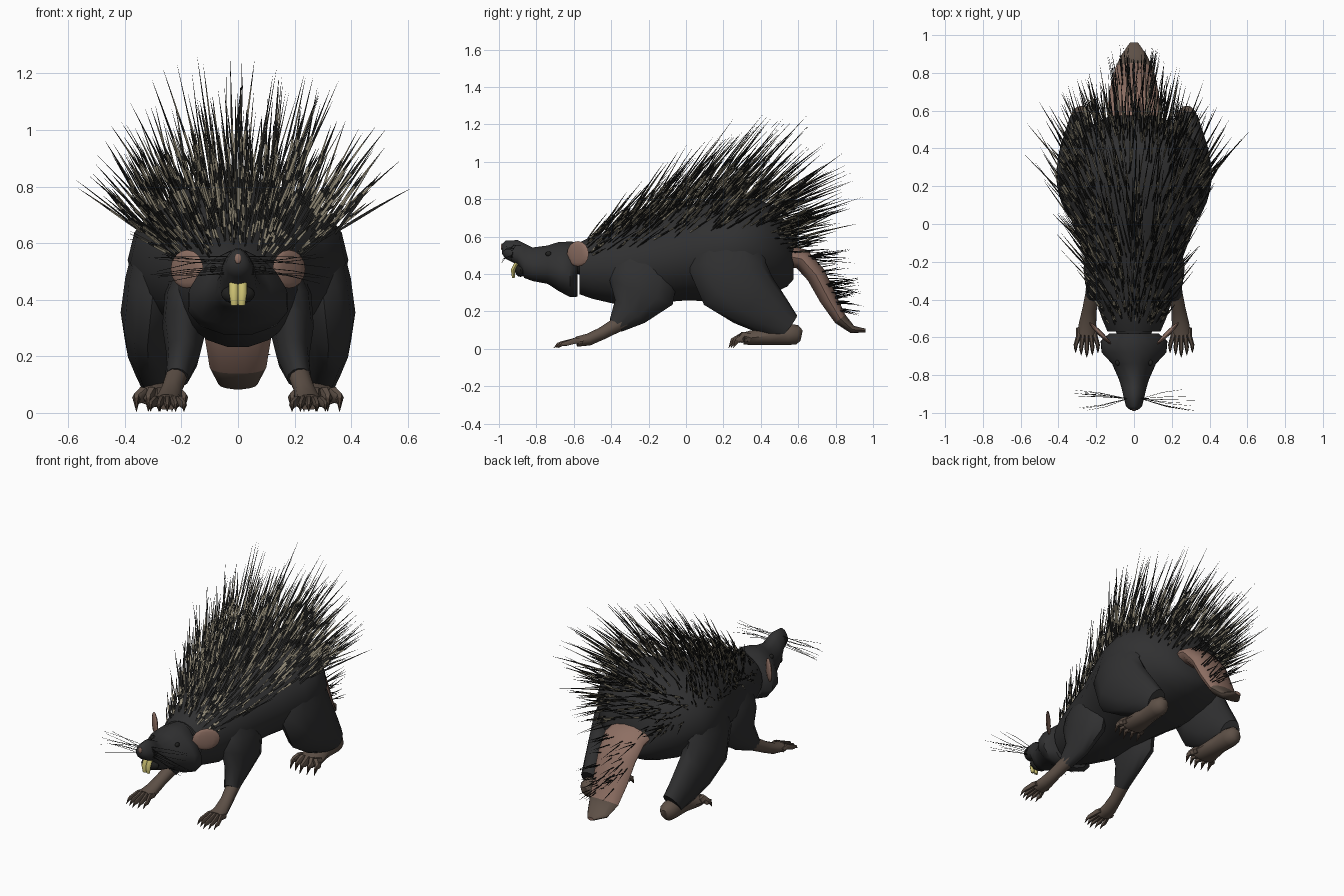
import bpy, bmesh, math, random
from mathutils import Vector, Matrix

random.seed(7)
if bpy.data.objects.get("Cube"):
    bpy.data.objects.remove(bpy.data.objects["Cube"], do_unlink=True)


def material(name, r, g, b):
    m = bpy.data.materials.new(name)
    m.use_nodes = True
    m.diffuse_color = (r, g, b, 1)
    bsdf = m.node_tree.nodes["Principled BSDF"]
    bsdf.inputs["Base Color"].default_value = (r, g, b, 1)
    bsdf.inputs["Roughness"].default_value = 0.9
    return m


FUR = material("charcoal fur", 0.03, 0.03, 0.031)
BLACK = material("black quill", 0.015, 0.015, 0.014)
CREAM = material("cream quill band", 0.3, 0.265, 0.19)
PINK = material("pink skin", 0.27, 0.16, 0.125)
BROWN = material("brown skin", 0.11, 0.08, 0.062)
CLAW = material("dark claw", 0.055, 0.037, 0.027)
TOOTH = material("yellow tooth", 0.6, 0.53, 0.17)


def finish(name, bm, mats, angle=50):
    bmesh.ops.recalc_face_normals(bm, faces=bm.faces)
    me = bpy.data.meshes.new(name)
    bm.to_mesh(me)
    bm.free()
    for m in mats:
        me.materials.append(m)
    ob = bpy.data.objects.new(name, me)
    bpy.context.collection.objects.link(ob)
    bpy.ops.object.select_all(action="DESELECT")
    ob.select_set(True)
    bpy.context.view_layer.objects.active = ob
    bpy.ops.object.shade_smooth_by_angle(angle=math.radians(angle))
    return ob


def tube(bm, stations, n=12, upright=False, pear=0.0, bands=None):
    """Skin elliptical rings; a station is (x, y, z, half width, half height)."""
    pts = [Vector(s[:3]) for s in stations]
    rings = []
    for i, s in enumerate(stations):
        t = (pts[min(i + 1, len(pts) - 1)] - pts[max(i - 1, 0)]).normalized()
        if upright:
            t = Vector((0, 1, 0))
        ref = Vector((1, 0, 0)) if abs(t.x) < 0.8 else Vector((0, 1, 0))
        side = (ref - t * ref.dot(t)).normalized()
        up = side.cross(t)
        ring = []
        for k in range(n):
            a = math.tau * k / n
            w = s[3] * math.cos(a) * (1 - pear * math.sin(a))
            ring.append(bm.verts.new(pts[i] + side * w + up * s[4] * math.sin(a)))
        rings.append(ring)
    for i, (r0, r1) in enumerate(zip(rings, rings[1:])):
        for k in range(n):
            f = bm.faces.new((r0[k], r0[(k + 1) % n], r1[(k + 1) % n], r1[k]))
            if bands:
                f.material_index = bands[i]
    bm.faces.new(rings[0])
    bm.faces.new(rings[-1])


def loft(name, stations, mats, **kw):
    bm = bmesh.new()
    tube(bm, stations, **kw)
    return finish(name, bm, mats)


def ellipsoid(name, loc, size, mat, turn=0):
    bm = bmesh.new()
    mx = Matrix.Translation(loc) @ Matrix.Rotation(turn, 4, "Z") @ Matrix.Diagonal((*size, 1))
    bmesh.ops.create_uvsphere(bm, u_segments=12, v_segments=8, radius=1, matrix=mx)
    return finish(name, bm, [mat])


def mirrored(stations, s):
    return [(p[0] * s, *p[1:]) for p in stations]


# Body: y, centre height, half width, half height
BODY = [(-0.57, 0.43, 0.14, 0.14), (-0.5, 0.435, 0.17, 0.17), (-0.35, 0.44, 0.22, 0.21),
        (-0.2, 0.47, 0.25, 0.23), (0, 0.51, 0.325, 0.255), (0.15, 0.53, 0.38, 0.28),
        (0.25, 0.54, 0.39, 0.285), (0.36, 0.545, 0.375, 0.27), (0.47, 0.53, 0.29, 0.235),
        (0.54, 0.5, 0.2, 0.17), (0.575, 0.47, 0.12, 0.1)]
loft("body", [(0, *b) for b in BODY], [FUR], n=18, upright=True)

# Head with wide jaw and lifted snout
HEAD = [(0, -0.985, 0.535, 0.02, 0.025), (0, -0.965, 0.53, 0.042, 0.05),
        (0, -0.9, 0.515, 0.058, 0.068), (0, -0.865, 0.472, 0.066, 0.095),
        (0, -0.82, 0.452, 0.08, 0.092), (0, -0.74, 0.45, 0.115, 0.105),
        (0, -0.68, 0.44, 0.17, 0.135), (0, -0.62, 0.425, 0.175, 0.152),
        (0, -0.58, 0.425, 0.13, 0.15)]
loft("head", HEAD, [FUR], n=14, upright=True, pear=0.28)
ellipsoid("neck", (0, -0.56, 0.48), (0.1, 0.06, 0.085), FUR)
ellipsoid("nose", (0, -0.984, 0.545), (0.012, 0.006, 0.018), PINK)
ellipsoid("mouth", (0, -0.885, 0.42), (0.06, 0.03, 0.035), BLACK)

# Front teeth
for s, label in ((1, "left"), (-1, "right")):
    loft(label + "_incisor", [(s * 0.015, -0.905, 0.46, 0.016, 0.012),
                              (s * 0.015, -0.925, 0.42, 0.016, 0.012),
                              (s * 0.013, -0.922, 0.38, 0.012, 0.008)], [TOOTH], n=8)

# Tail, pink with a brown tip
TAIL = [(0, 0.52, 0.5, 0.14, 0.06), (0, 0.62, 0.48, 0.14, 0.058), (0, 0.695, 0.395, 0.13, 0.054),
        (0, 0.76, 0.27, 0.118, 0.048), (0, 0.825, 0.16, 0.1, 0.036), (0, 0.89, 0.103, 0.07, 0.022),
        (0, 0.96, 0.098, 0.022, 0.01)]
loft("tail", TAIL, [PINK, BROWN], n=14, bands=[0, 0, 0, 0, 1, 1])

FORELEG = [(0.15, -0.22, 0.52, 0.06, 0.14), (0.18, -0.22, 0.41, 0.08, 0.18),
           (0.19, -0.24, 0.3, 0.078, 0.18), (0.195, -0.3, 0.2, 0.058, 0.1),
           (0.215, -0.375, 0.125, 0.042, 0.046)]
FOREFOOT = [(0.21, -0.33, 0.15, 0.04, 0.045), (0.235, -0.45, 0.082, 0.038, 0.035),
            (0.245, -0.52, 0.05, 0.045, 0.034), (0.25, -0.585, 0.038, 0.052, 0.028)]
HINDLEG = [(0.27, 0.22, 0.62, 0.09, 0.15), (0.3, 0.22, 0.46, 0.1, 0.21),
           (0.32, 0.26, 0.35, 0.095, 0.2), (0.315, 0.36, 0.26, 0.085, 0.16),
           (0.3, 0.46, 0.18, 0.07, 0.12), (0.285, 0.545, 0.115, 0.06, 0.08)]
HINDFOOT = [(0.28, 0.618, 0.07, 0.025, 0.03), (0.28, 0.595, 0.075, 0.048, 0.054),
            (0.28, 0.55, 0.078, 0.058, 0.06), (0.275, 0.45, 0.07, 0.058, 0.052),
            (0.275, 0.34, 0.058, 0.078, 0.04), (0.275, 0.305, 0.055, 0.08, 0.032)]


def toes(name, s, x, y, z, spread, reach, r):
    """Five splayed toes, each ending in a hooked claw."""
    bm = bmesh.new()
    for i in range(-2, 3):
        x0, x1 = s * (x + i * spread), s * (x + i * spread * 1.4)
        y1 = y - reach + abs(i) * 0.012
        tube(bm, [(x0, y + 0.03, z, r, r * 1.1), (x0, y - 0.01, z + 0.006, r, r * 1.3),
                  (x1, y1, z - 0.01, r * 0.8, r), (x1, y1 - 0.02, z - 0.014, r * 0.55, r * 0.7),
                  (x1, y1 - 0.042, 0.005, 0.001, 0.001)], n=6, bands=[0, 0, 0, 1])
    finish(name, bm, [BROWN, CLAW])


# Paired parts
for s, label in ((1, "left"), (-1, "right")):
    loft(label + "_foreleg", mirrored(FORELEG, s), [FUR])
    loft(label + "_forefoot", mirrored(FOREFOOT, s), [BROWN], n=10)
    toes(label + "_foretoes", s, 0.25, -0.58, 0.038, 0.021, 0.085, 0.014)
    loft(label + "_hindleg", mirrored(HINDLEG, s), [FUR])
    loft(label + "_hindfoot", mirrored(HINDFOOT, s), [BROWN], n=10)
    toes(label + "_hindtoes", s, 0.275, 0.315, 0.06, 0.03, 0.045, 0.022)
    ellipsoid(label + "_ear", (s * 0.18, -0.578, 0.508), (0.082, 0.013, 0.068), PINK,
              s * math.radians(45))
    ellipsoid(label + "_eye", (s * 0.087, -0.735, 0.508), (0.012, 0.016, 0.014), BLACK)
    # Whiskers
    bm = bmesh.new()
    for i in range(10):
        z, dy = 0.49 + 0.007 * i, random.uniform(-0.07, 0.075)
        reach, dz = random.uniform(0.24, 0.34), random.uniform(-0.05, 0.03)
        tube(bm, [(s * 0.035, -0.925, z, 0.0015, 0.0015),
                  (s * reach * 0.6, -0.925 + dy * 0.7, z + dz * 0.4, 0.0015, 0.0015),
                  (s * reach, -0.925 + dy, z + dz, 0.0008, 0.0008)], n=3)
    finish(label + "_whiskers", bm, [BLACK])


def lerp_table(table, y):
    """Interpolate rows of (y, values...) at y."""
    for a, b in zip(table, table[1:]):
        if y <= b[0]:
            f = max(0, (y - a[0]) / (b[0] - a[0]))
            return [p + (q - p) * f for p, q in zip(a[1:], b[1:])]
    return list(table[-1][1:])


def quill(bm, base, d, length, r, bands):
    d = d.normalized()
    stations = []
    for f, w in ((-0.04, 0.6), (0.2, 1), (0.45, 0.9), (0.58, 0.7), (0.8, 0.4), (1, 0.06)):
        p = base + d * length * f + Vector((0, 0.04, -0.03)) * length * f * f
        stations.append((*p, r * w, r * w))
    tube(bm, stations, n=3, bands=bands)


# Back quills: y, length, lift away from the back
COAT = [(-0.54, 0.22, 0.8), (-0.4, 0.45, 0.98), (-0.2, 0.58, 1.05), (0.1, 0.68, 1.0),
        (0.33, 0.66, 0.85), (0.45, 0.52, 0.5), (0.57, 0.42, 0.25)]
PLAIN = [0, 0, 0, 0, 0]
BANDS = [PLAIN, [0, 1, 0, 0, 0], [0, 1, 0, 1, 0], [1, 0, 1, 0, 0], [0, 1, 0, 1, 0]]
bm = bmesh.new()
for i in range(560):
    rump = i % 5 == 0
    y = random.uniform(0.44, 0.57) if rump else random.uniform(-0.53, 0.5)
    a = random.uniform(-1, 1) * math.radians(78 if rump else 68)
    zc, hw, hh = lerp_table(BODY, y)
    length, lift = lerp_table(COAT, y)
    base = Vector((hw * math.sin(a), y, zc + hh * math.cos(a)))
    n = Vector((math.sin(a) / hw, 0, math.cos(a) / hh)).normalized()
    d = n * lift + Vector((0, 0.75, 0.1 * lift))
    d.x *= 0.72
    d += Vector([random.uniform(-0.15, 0.15) for _ in range(3)])
    length *= random.uniform(0.4, 1) * (1 - 0.42 * abs(a) / math.radians(70))
    quill(bm, base, d, length, random.uniform(0.0035, 0.007), random.choice(BANDS))
finish("back_quills", bm, [BLACK, CREAM])

# Tail quills
bm = bmesh.new()
for i in range(60):
    f = random.random()
    y, z = 0.65 + 0.18 * f, 0.5 - 0.3 * f
    base = Vector((random.uniform(-0.11, 0.11), y, z))
    d = Vector((base.x * 2, 1, random.uniform(-0.25, 0.35)))
    quill(bm, base, d, random.uniform(0.1, 0.24) * (1 - 0.4 * f), 0.0032, PLAIN)
finish("tail_quills", bm, [BLACK])
